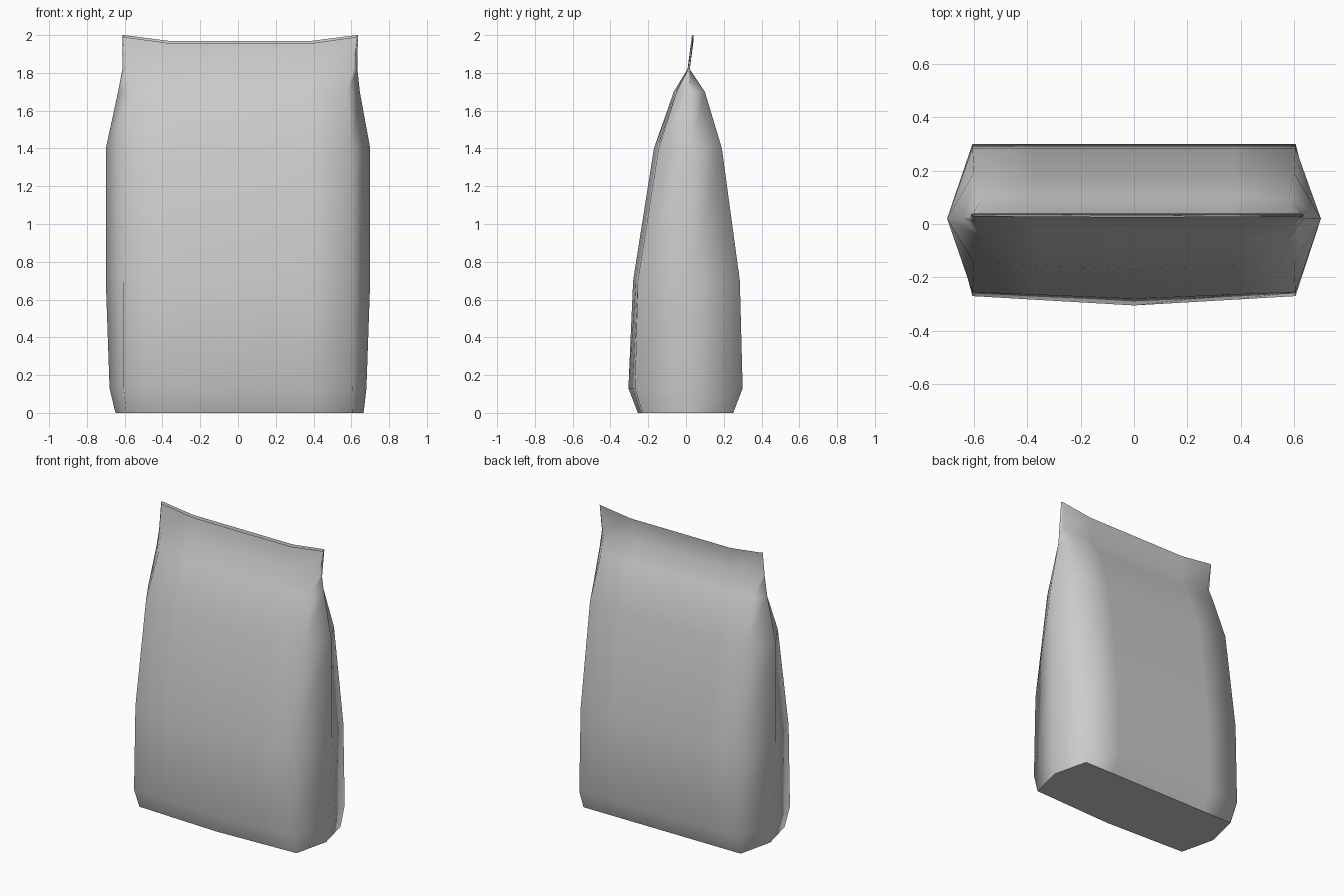
import bpy
import bmesh

cube = bpy.data.objects.get("Cube")
if cube:
    bpy.data.objects.remove(cube)

# Plain wrapper material
grey = bpy.data.materials.new("wrapper grey")
grey.use_nodes = True
colour = (0.6, 0.6, 0.6, 1)
grey.diffuse_color = colour
grey.node_tree.nodes["Principled BSDF"].inputs["Base Color"].default_value = colour

# Height, x shift, side x, side y, corner x, front middle y, front corner y, back y
LEVELS = [
    (0.00, 0.008, 0.657, 0.01, 0.60, -0.255, -0.23, 0.25),
    (0.13, 0.0, 0.68, 0.01, 0.605, -0.305, -0.27, 0.30),
    (0.70, 0.0, 0.70, 0.02, 0.605, -0.28, -0.255, 0.285),
    (1.40, 0.0, 0.70, 0.02, 0.60, -0.17, -0.145, 0.19),
    (1.70, 0.005, 0.64, 0.02, 0.575, -0.065, -0.05, 0.10),
    (1.82, 0.01, 0.622, 0.014, 0.60, 0.008, 0.010, 0.02),
    (1.97, 0.012, 0.623, 0.035, 0.615, 0.026, 0.030, 0.04),
]
INNER = 0.62  # position of the inner columns across each panel


def ring(bm, level):
    z, shift, side_x, side_y, corner_x, mid_y, corner_y, back_y = level
    mouth = level is LEVELS[-1]
    columns = (-1, -INNER, 0, INNER, 1)
    points = [(-side_x, side_y, z + 0.03 * mouth)]
    for t in columns:
        lift = (0.02 if abs(t) == 1 else -0.012) * mouth
        y = mid_y + (corner_y - mid_y) * abs(t)
        points.append((t * corner_x, y, z + lift))
    points.append((side_x, side_y, z + 0.03 * mouth))
    for t in reversed(columns):
        lift = (0.03 if abs(t) == 1 else 0) * mouth
        points.append((t * corner_x, back_y, z + lift))
    return [bm.verts.new((x + shift, y, h)) for x, y, h in points]


# Gusseted bag with a flat base and a thin, pinched mouth
bm = bmesh.new()
rings = [ring(bm, level) for level in LEVELS]
for low, high in zip(rings, rings[1:]):
    count = len(low)
    for i in range(count):
        j = (i + 1) % count
        bm.faces.new((low[i], low[j], high[j], high[i]))
base = bm.faces.new(list(reversed(rings[0])))
for face in bm.faces:
    face.smooth = True
base.smooth = False
for edge in base.edges:
    edge.smooth = False

mesh = bpy.data.meshes.new("bag")
bm.to_mesh(mesh)
bm.free()
mesh.materials.append(grey)
bag = bpy.data.objects.new("bag", mesh)
bpy.context.collection.objects.link(bag)
